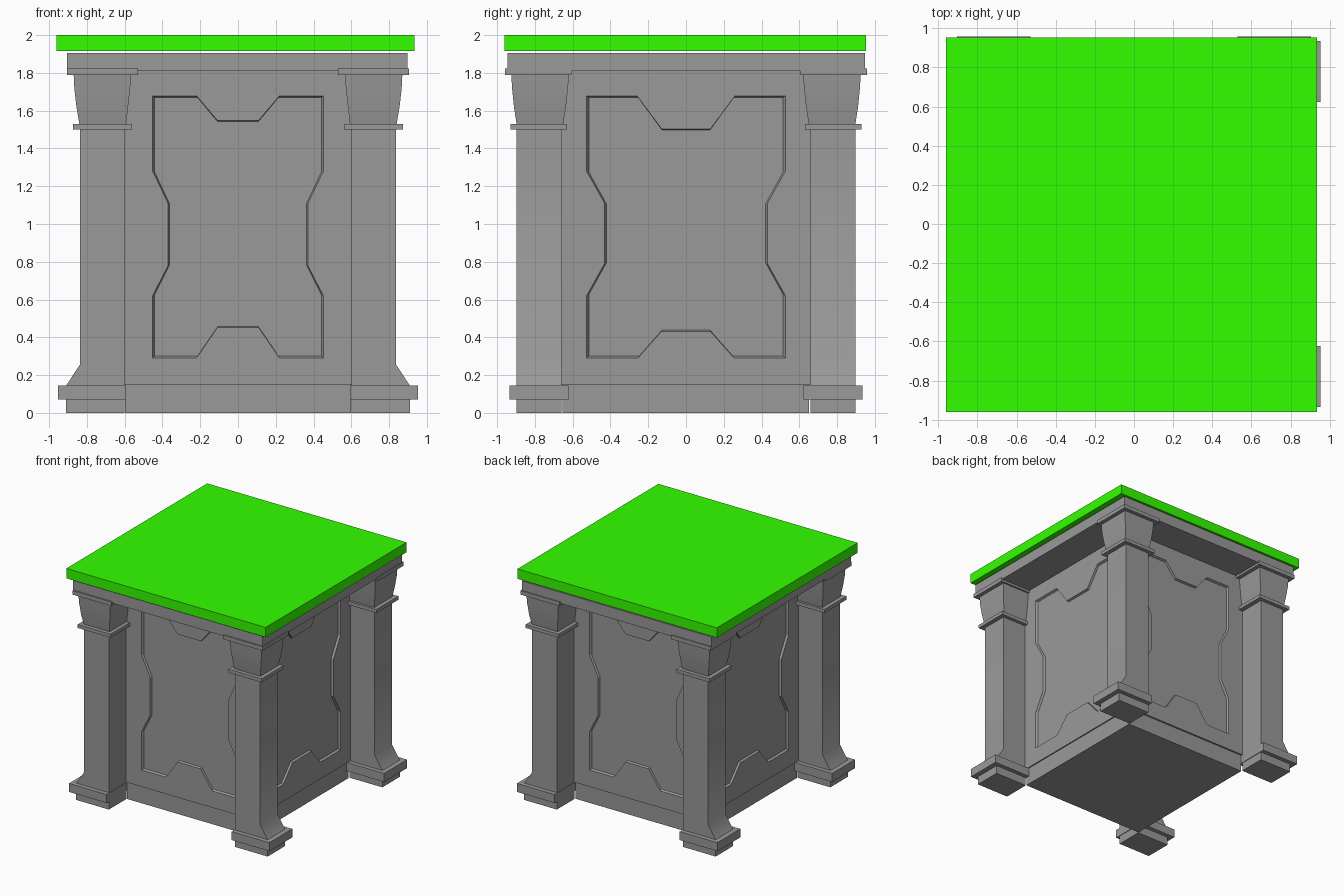
import bpy, bmesh, math

if "Cube" in bpy.data.objects:
    bpy.data.objects.remove(bpy.data.objects["Cube"])


def material(name, color):
    m = bpy.data.materials.new(name)
    m.diffuse_color = color
    m.use_nodes = True
    m.node_tree.nodes["Principled BSDF"].inputs["Base Color"].default_value = m.diffuse_color
    return m


stone = material("dark_stone", (0.32, 0.32, 0.32, 1))
green = material("green_top", (0.033, 1.0, 0.0, 1))


def make_object(name, bm, mat=stone):
    bmesh.ops.recalc_face_normals(bm, faces=bm.faces)
    mesh = bpy.data.meshes.new(name)
    bm.to_mesh(mesh)
    bm.free()
    mesh.materials.append(mat)
    ob = bpy.data.objects.new(name, mesh)
    bpy.context.collection.objects.link(ob)
    return ob


def loft(name, rings, mat=stone):
    """Stack of rectangles (z, x0, x1, y0, y1) skinned into a closed solid."""
    bm = bmesh.new()
    loops = [[bm.verts.new(p) for p in ((a, c, z), (b, c, z), (b, d, z), (a, d, z))]
             for z, a, b, c, d in rings]
    bm.faces.new(loops[0])
    bm.faces.new(loops[-1])
    for lo, hi in zip(loops, loops[1:]):
        for i in range(4):
            j = (i + 1) % 4
            bm.faces.new((lo[i], lo[j], hi[j], hi[i]))
    return make_object(name, bm, mat)


def box(name, x0, x1, y0, y1, z0, z1, mat=stone):
    return loft(name, [(z0, x0, x1, y0, y1), (z1, x0, x1, y0, y1)], mat)


def four_corners(ob, smooth=False):
    if smooth:
        bpy.ops.object.select_all(action='DESELECT')
        ob.select_set(True)
        bpy.context.view_layer.objects.active = ob
        bpy.ops.object.shade_smooth_by_angle(angle=math.radians(40))
    m = ob.modifiers.new("corners", 'MIRROR')
    m.use_axis = (True, True, False)
    m.use_mirror_merge = False


def panel_cutter(name, half, place):
    """Notched, slightly tapered panel; place(u, z, inner) maps it onto a wall."""
    outline = half + [(-u, z) for u, z in reversed(half)]
    bm = bmesh.new()
    a = [bm.verts.new(place(u, z, 0)) for u, z in outline]
    b = [bm.verts.new(place(u * 0.975, 0.985 + (z - 0.985) * 0.985, 1)) for u, z in outline]
    bm.faces.new(a)
    bm.faces.new(b)
    for i in range(len(a)):
        j = (i + 1) % len(a)
        bm.faces.new((a[i], a[j], b[j], b[i]))
    ob = make_object(name, bm)
    ob.hide_render = True
    ob.hide_set(True)
    return ob


# Table top, coloured
box("table_top", -0.96, 0.935, -0.96, 0.953, 1.915, 2.0, green)

# Cornice, core walls and skirt
box("cornice", -0.905, 0.897, -0.945, 0.948, 1.81, 1.905)
WX, WY, OUT, DEPTH = 0.607, 0.665, 0.003, 0.018
walls = box("walls", -WX, WX, -WY, WY, 0.147, 1.81)
box("skirt", -0.597, 0.597, -0.655, 0.65, 0.0, 0.147)

# Recessed notched panels on all four walls
front_half = [(0.11, 0.45), (0.22, 0.29), (0.453, 0.29), (0.453, 0.62), (0.372, 0.78),
              (0.372, 1.11), (0.453, 1.28), (0.453, 1.68), (0.22, 1.68), (0.11, 1.55)]
side_half = [(0.13, 0.43), (0.255, 0.29), (0.528, 0.29), (0.528, 0.62), (0.433, 0.79),
             (0.433, 1.11), (0.528, 1.28), (0.528, 1.68), (0.26, 1.68), (0.13, 1.505)]
for s, fb, lr in ((-1, "front", "left"), (1, "back", "right")):
    cutters = [
        panel_cutter(fb + "_panel_cutter", front_half,
                     lambda u, z, k: (u, s * (WY + OUT - k * (OUT + DEPTH)), z)),
        panel_cutter(lr + "_panel_cutter", side_half,
                     lambda u, z, k: (s * (WX + OUT - k * (OUT + DEPTH)), u, z)),
    ]
    for c in cutters:
        m = walls.modifiers.new("recess", 'BOOLEAN')
        m.operation = 'DIFFERENCE'
        m.solver = 'EXACT'
        m.object = c

# Corner pillars: foot, band, flared shaft, collar, capital, cap
IX, IY = 0.6, 0.66
four_corners(box("pillar_feet", IX, 0.91, IY, 0.897, 0.0, 0.075))
four_corners(box("pillar_base_bands", 0.595, 0.953, 0.623, 0.935, 0.072, 0.145))
four_corners(loft("pillar_shafts", [(0.145, IX, 0.91, IY, 0.897),
                                    (0.255, IX, 0.837, IY, 0.897),
                                    (1.5, IX, 0.837, IY, 0.897)]), smooth=True)
four_corners(box("pillar_collars", 0.56, 0.874, 0.63, 0.93, 1.5, 1.53))
four_corners(loft("pillar_capitals", [(1.53, 0.592, 0.84, 0.65, 0.897),
                                      (1.62, 0.582, 0.855, 0.636, 0.911),
                                      (1.71, 0.572, 0.866, 0.626, 0.92),
                                      (1.79, 0.566, 0.87, 0.62, 0.925)]), smooth=True)
four_corners(box("pillar_caps", 0.53, 0.904, 0.605, 0.958, 1.79, 1.824))
